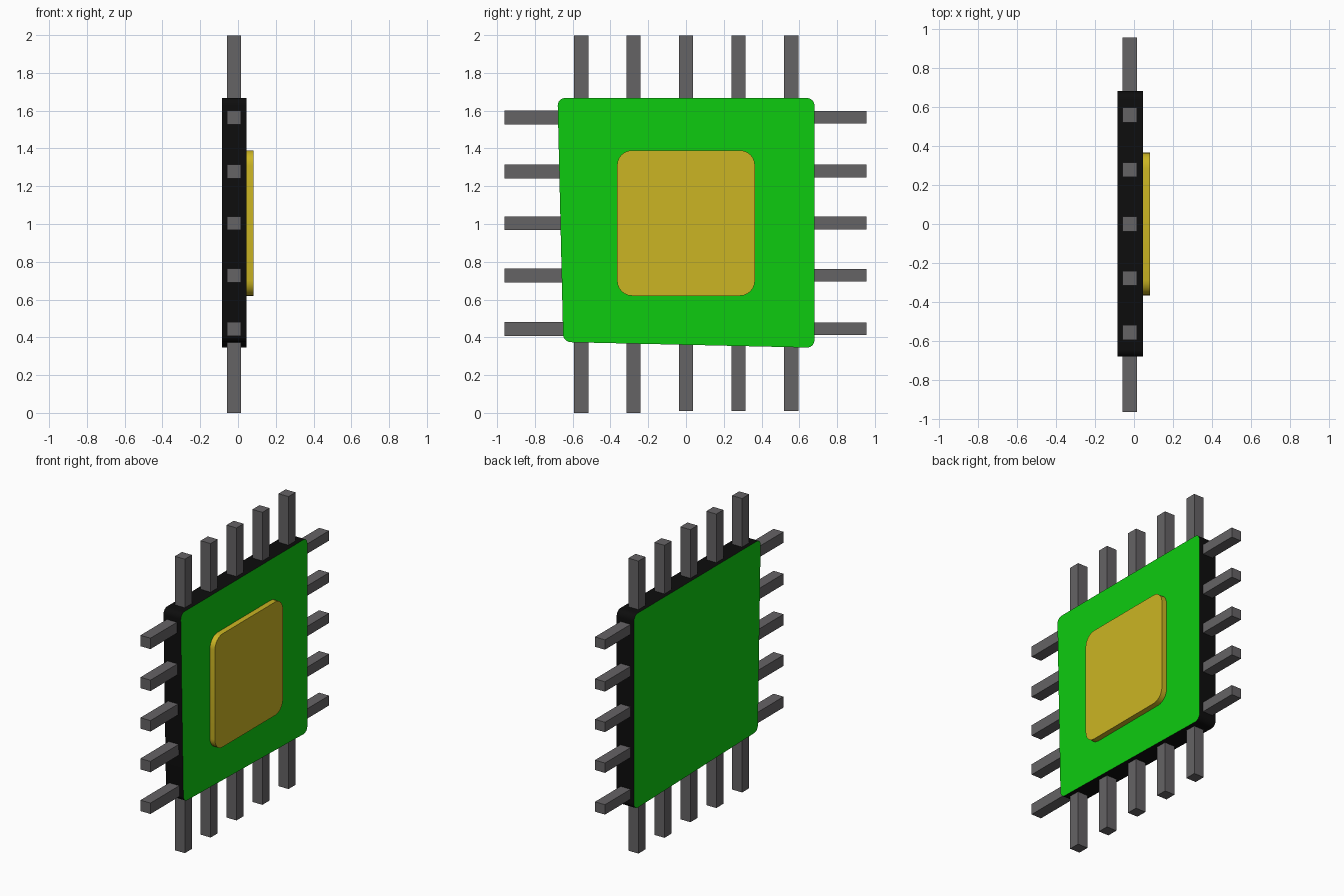
import bpy, bmesh

if "Cube" in bpy.data.objects:
    bpy.data.objects.remove(bpy.data.objects["Cube"])


def material(name, rgb):
    m = bpy.data.materials.new(name)
    m.diffuse_color = (*rgb, 1)
    m.use_nodes = True
    m.node_tree.nodes["Principled BSDF"].inputs["Base Color"].default_value = m.diffuse_color
    return m


GREEN = material("board green", (0.004, 0.6, 0.005))
BLACK = material("edge black", (0.004, 0.004, 0.004))
GOLD = material("chip gold", (0.6, 0.46, 0.017))
GREY = material("pin grey", (0.13, 0.125, 0.13))


def plate(name, corners, x0, x1, radius, face_mat, side_mat):
    """Plate in the yz plane with rounded corners, coloured by face direction."""
    bm = bmesh.new()
    back = [bm.verts.new((x0, y, z)) for y, z in corners]
    front = [bm.verts.new((x1, y, z)) for y, z in corners]
    bm.faces.new(back[::-1])
    bm.faces.new(front)
    n = len(corners)
    for i in range(n):
        j = (i + 1) % n
        bm.faces.new((back[i], back[j], front[j], front[i]))
    edges = [bm.edges.get((back[i], front[i])) for i in range(n)]
    bmesh.ops.bevel(bm, geom=edges, offset=radius, segments=6,
                    profile=0.5, affect='EDGES')
    bmesh.ops.recalc_face_normals(bm, faces=bm.faces[:])
    for f in bm.faces:
        f.material_index = 0 if abs(f.normal.x) > 0.9 else 1
    mesh = bpy.data.meshes.new(name)
    bm.to_mesh(mesh)
    bm.free()
    mesh.materials.append(face_mat)
    mesh.materials.append(side_mat)
    obj = bpy.data.objects.new(name, mesh)
    bpy.context.collection.objects.link(obj)
    bpy.context.view_layer.objects.active = obj
    obj.select_set(True)
    bpy.ops.object.shade_smooth_by_angle(angle=0.6)
    obj.select_set(False)


def pin(name, y0, y1, z0, z1):
    bpy.ops.mesh.primitive_cube_add(size=1, location=(-0.022, (y0 + y1) / 2, (z0 + z1) / 2))
    obj = bpy.context.object
    obj.name = name
    obj.scale = (0.075, y1 - y0, z1 - z0)
    obj.data.materials.append(GREY)
    obj.select_set(False)


# Slightly skewed circuit board, green on both faces with a black rim
plate("board", [(-0.65, 0.375), (0.68, 0.345), (0.68, 1.667), (-0.68, 1.667)],
      -0.085, 0.045, 0.04, GREEN, BLACK)

# Raised gold chip
plate("chip", [(-0.365, 0.62), (0.365, 0.62), (0.365, 1.39), (-0.365, 1.39)],
      0.04, 0.082, 0.08, GOLD, GOLD)

# Five pins on every edge
for i, y in enumerate((-0.555, -0.278, 0.0, 0.278, 0.558)):
    pin(f"top_pin_{i}", y - 0.038, y + 0.038, 1.62, 1.997)
    pin(f"bottom_pin_{i}", y - 0.038, y + 0.038, 0.0 if i < 2 else 0.01, 0.40)
for i, z in enumerate((0.445, 0.728, 1.005, 1.28, 1.565)):
    pin(f"left_pin_{i}", -0.962, -0.62, z - 0.038, z + 0.036)
    pin(f"right_pin_{i}", 0.63, 0.955, z - 0.033, z + 0.034)
